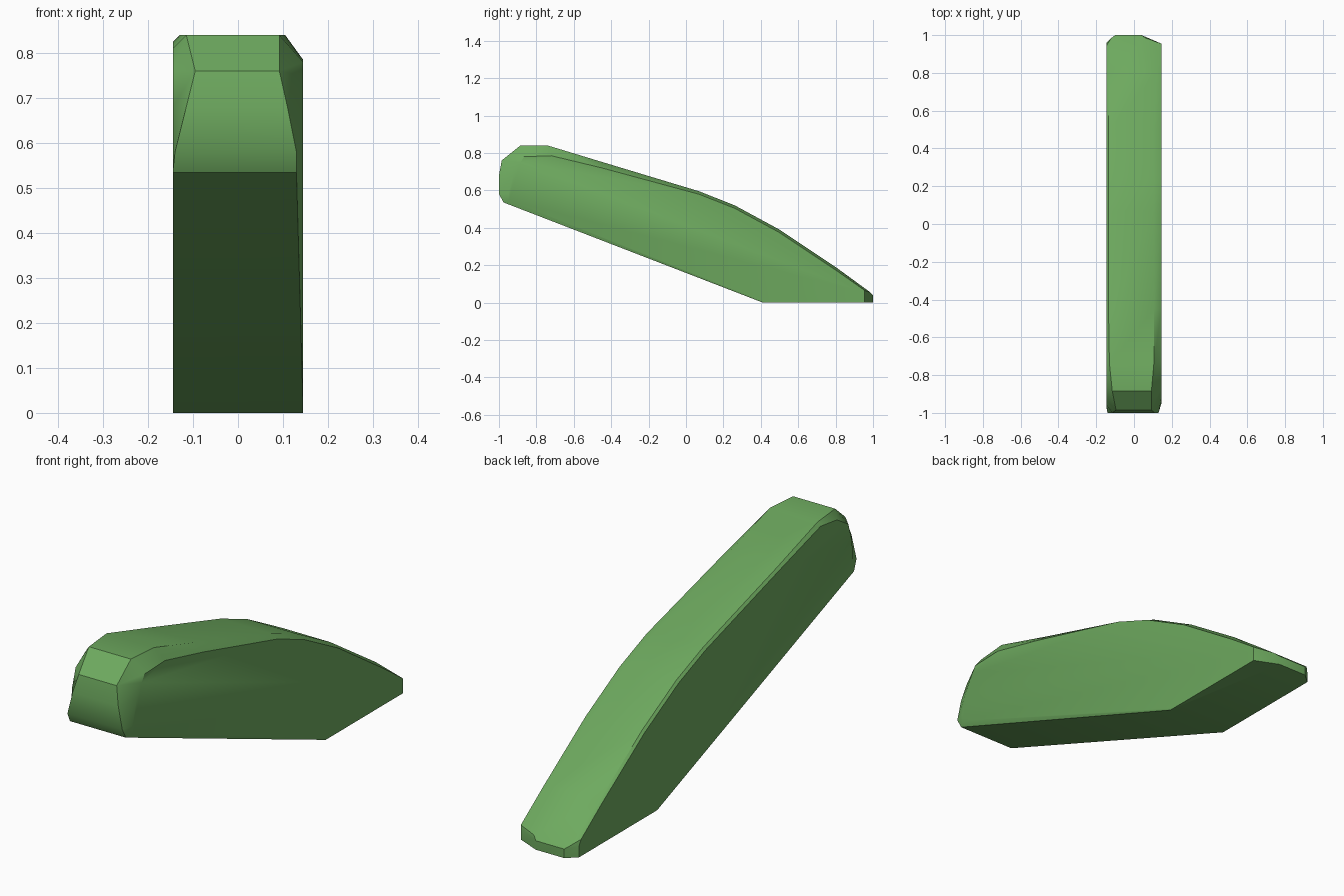
import bpy, bmesh, math

cube = bpy.data.objects.get("Cube")
if cube:
    bpy.data.objects.remove(cube, do_unlink=True)

green = bpy.data.materials.new("leaf green")
green.use_nodes = True
colour = (0.155, 0.40, 0.114, 1)
green.diffuse_color = colour
green.node_tree.nodes["Principled BSDF"].inputs["Base Color"].default_value = colour

HALF = 0.145  # half the thickness

# Crown outline: y, z, inner x on each side, then the (dy, dz) step down
# from the crown to the flat cheek on the -x side and on the +x side
OUTLINE = [
    (-1.00, 0.58, -.140, .130, .03, .00, .05, .00),
    (-1.00, 0.68, -.115, .110, .04, .00, .08, .01),
    (-.985, 0.76, -.095, .092, .05, .00, .10, -.01),
    (-.885, 0.84, -.115, .092, .03, -.03, .02, -.06),
    (-.740, 0.84, -.130, .105, .00, -.015, .02, -.055),
    (-.450, 0.752, -.135, .105, .00, -.012, .00, -.032),
    (0.07, 0.595, -.135, .105, .00, -.012, .00, -.016),
    (0.26, 0.52, -.135, .105, .00, -.012, .00, -.016),
    (0.50, 0.39, -.135, .105, .00, -.012, .00, -.016),
    (0.80, 0.19, -.135, .120, .00, -.012, .00, -.016),
    (0.985, 0.055, -.120, .060, -.04, .02, -.03, .01),
    (1.00, 0.04, -.100, .040, -.04, .01, -.045, .01),
    (1.00, 0.00, -.100, .040, -.04, .00, -.045, .00),
    (0.41, 0.00, -.145, .145, .00, .00, .02, .00),
    (-.975, 0.535, -.145, .130, .01, .005, .03, .012),
]

# Wedge body: four rings from cheek to cheek, bridged and capped
bm = bmesh.new()
rings = [[], [], [], []]
for y, z, xl, xr, dyl, dzl, dyr, dzr in OUTLINE:
    points = [(-HALF, y + dyl, z + dzl), (xl, y, z), (xr, y, z), (HALF, y + dyr, z + dzr)]
    for ring, p in zip(rings, points):
        ring.append(bm.verts.new(p))
n = len(OUTLINE)
for a, b in zip(rings, rings[1:]):
    for i in range(n):
        j = (i + 1) % n
        bm.faces.new((a[i], a[j], b[j], b[i]))
bm.faces.new(rings[0])
bm.faces.new(rings[-1])
bmesh.ops.remove_doubles(bm, verts=bm.verts, dist=0.0005)
bmesh.ops.recalc_face_normals(bm, faces=bm.faces)

mesh = bpy.data.meshes.new("wedge_body")
bm.to_mesh(mesh)
bm.free()
mesh.materials.append(green)
body = bpy.data.objects.new("wedge_body", mesh)
bpy.context.collection.objects.link(body)

# Soft shading with the hard edges kept
bpy.context.view_layer.objects.active = body
body.select_set(True)
bpy.ops.object.shade_smooth_by_angle(angle=math.radians(30))
